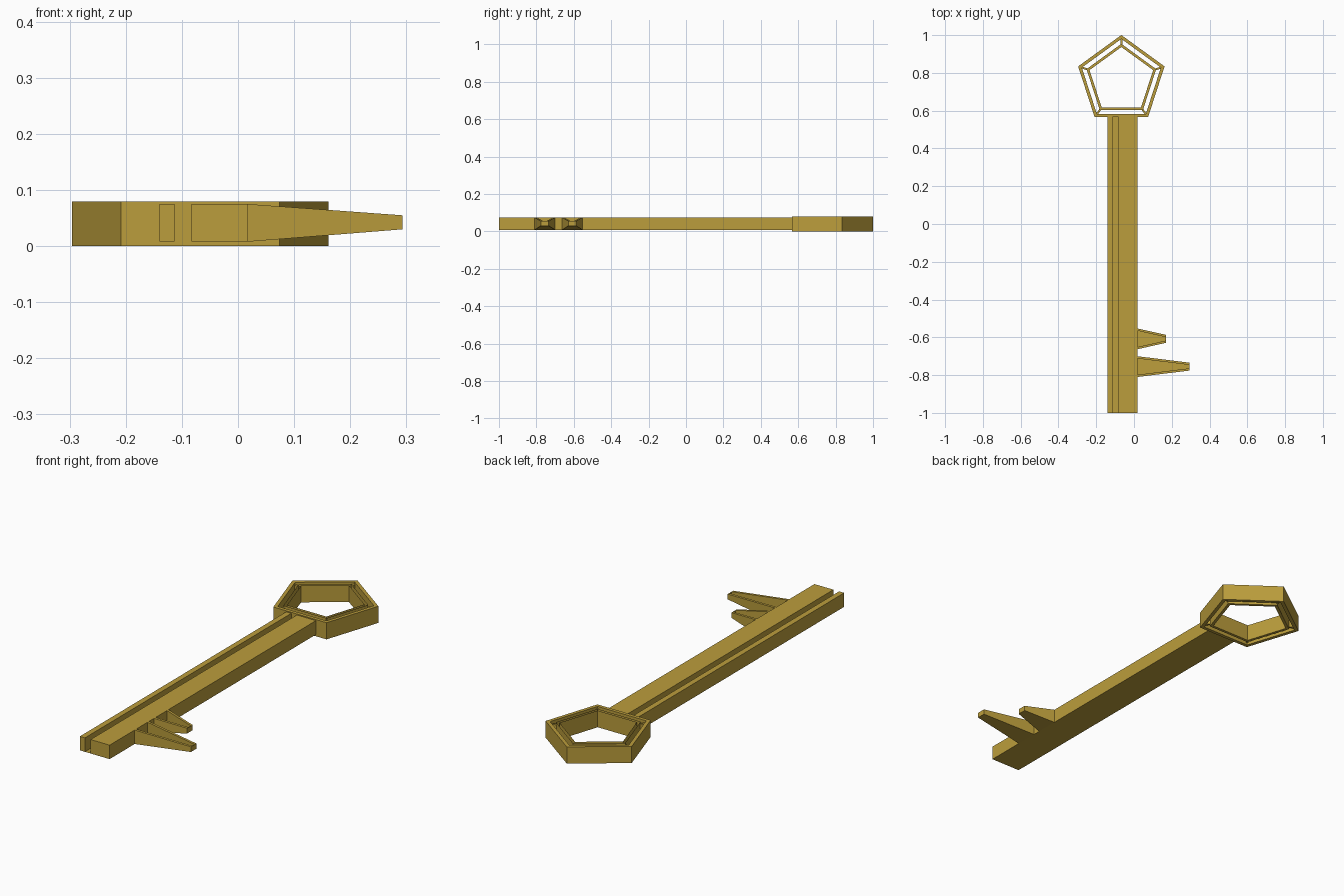
import bpy, bmesh
from math import cos, sin, pi

if "Cube" in bpy.data.objects:
    bpy.data.objects.remove(bpy.data.objects["Cube"])

brass = bpy.data.materials.new("brass")
brass.diffuse_color = (0.50, 0.34, 0.045, 1)
brass.use_nodes = True
brass.node_tree.nodes["Principled BSDF"].inputs["Base Color"].default_value = brass.diffuse_color

Z0, Z1 = 0.008, 0.075          # shaft bottom and top
CX, CY = -0.067, 0.76          # centre of the bow


def finish(name, bm):
    me = bpy.data.meshes.new(name)
    bm.to_mesh(me)
    bm.free()
    me.materials.append(brass)
    ob = bpy.data.objects.new(name, me)
    bpy.context.collection.objects.link(ob)
    return ob


def prism(bm, a, b):
    """Closed solid between two matching loops of points."""
    va = [bm.verts.new(p) for p in a]
    vb = [bm.verts.new(p) for p in b]
    n = len(va)
    faces = [bm.faces.new(va), bm.faces.new(vb)]
    for i in range(n):
        j = (i + 1) % n
        faces.append(bm.faces.new((va[i], va[j], vb[j], vb[i])))
    bmesh.ops.recalc_face_normals(bm, faces=faces)


def sheet(bm, pts):
    """Thin floor facing down."""
    f = bm.faces.new([bm.verts.new(p) for p in pts])
    f.normal_update()
    if f.normal.z > 0:
        f.normal_flip()


def rect_y(x0, x1, y, z0=Z0, z1=Z1):
    return [(x0, y, z0), (x1, y, z0), (x1, y, z1), (x0, y, z1)]


def rect_x(x, y0, y1, z0, z1):
    return [(x, y0, z0), (x, y1, z0), (x, y1, z1), (x, y0, z1)]


def pentagon(r, z):
    return [(CX + r * cos(pi / 2 + k * 2 * pi / 5),
             CY + r * sin(pi / 2 + k * 2 * pi / 5), z) for k in range(5)]


# Shaft: two rails joined by the floor of the long groove
bm = bmesh.new()
for x0, x1 in ((-0.14, -0.113), (-0.083, 0.018)):
    prism(bm, rect_y(x0, x1, -1.0), rect_y(x0, x1, 0.572))
sheet(bm, [(-0.113, -1, Z0), (-0.083, -1, Z0), (-0.083, 0.57, Z0), (-0.113, 0.57, Z0)])
finish("shaft", bm)


# Teeth: tapered channels with thin side walls, a floor and a tip
def tooth(name, yc, x_tip, wall=0.012):
    xb, hb, ht, zt0, zt1 = 0.018, 0.055, 0.021, 0.03, 0.055
    bm = bmesh.new()
    for s in (-1, 1):
        prism(bm,
              rect_x(xb, yc + s * hb, yc + s * (hb - wall), Z0, Z1),
              rect_x(x_tip, yc + s * ht, yc + s * (ht - wall), zt0, zt1))
    b, t = hb - wall, ht - wall
    sheet(bm, [(xb, yc - b, Z0), (x_tip, yc - t, zt0),
               (x_tip, yc + t, zt0), (xb, yc + b, Z0)])
    bm.faces.new([bm.verts.new(p) for p in rect_x(x_tip, yc - t, yc + t, zt0, zt1)])
    finish(name, bm)


tooth("long_tooth", -0.755, 0.293)
tooth("short_tooth", -0.608, 0.17)


# Bow: outer pentagonal band and a thinner inner band with an open top
def band(name, r_out, r_in, z0, z1, top=True):
    bm = bmesh.new()
    loops = [[bm.verts.new(p) for p in pentagon(r, z)]
             for r, z in ((r_out, z0), (r_out, z1), (r_in, z1), (r_in, z0))]
    for k in range(4):
        if k == 1 and not top:
            continue
        a, b = loops[k], loops[(k + 1) % 4]
        for i in range(5):
            j = (i + 1) % 5
            bm.faces.new((a[i], a[j], b[j], b[i]))
    bmesh.ops.recalc_face_normals(bm, faces=bm.faces[:])
    bm.faces.ensure_lookup_table()
    # keep the bottom strip facing down
    for f in bm.faces:
        f.normal_update()
    if any(f.normal.z > 0.5 and f.calc_center_median().z < z0 + 0.001 for f in bm.faces):
        bmesh.ops.reverse_faces(bm, faces=bm.faces[:])
    finish(name, bm)


band("bow_outer_band", 0.2405, 0.22, 0.0, 0.08)
band("bow_inner_band", 0.194, 0.177, 0.0, 0.08, top=False)

# Small struts joining the bands at the corners
bm = bmesh.new()
for k in range(5):
    a = pi / 2 + k * 2 * pi / 5
    d, n = (cos(a), sin(a)), (-sin(a) * 0.005, cos(a) * 0.005)

    def end(r):
        return [(CX + r * d[0] + s * n[0], CY + r * d[1] + s * n[1], z)
                for s, z in ((-1, 0.01), (1, 0.01), (1, 0.07), (-1, 0.07))]
    prism(bm, end(0.19), end(0.225))
finish("bow_struts", bm)
